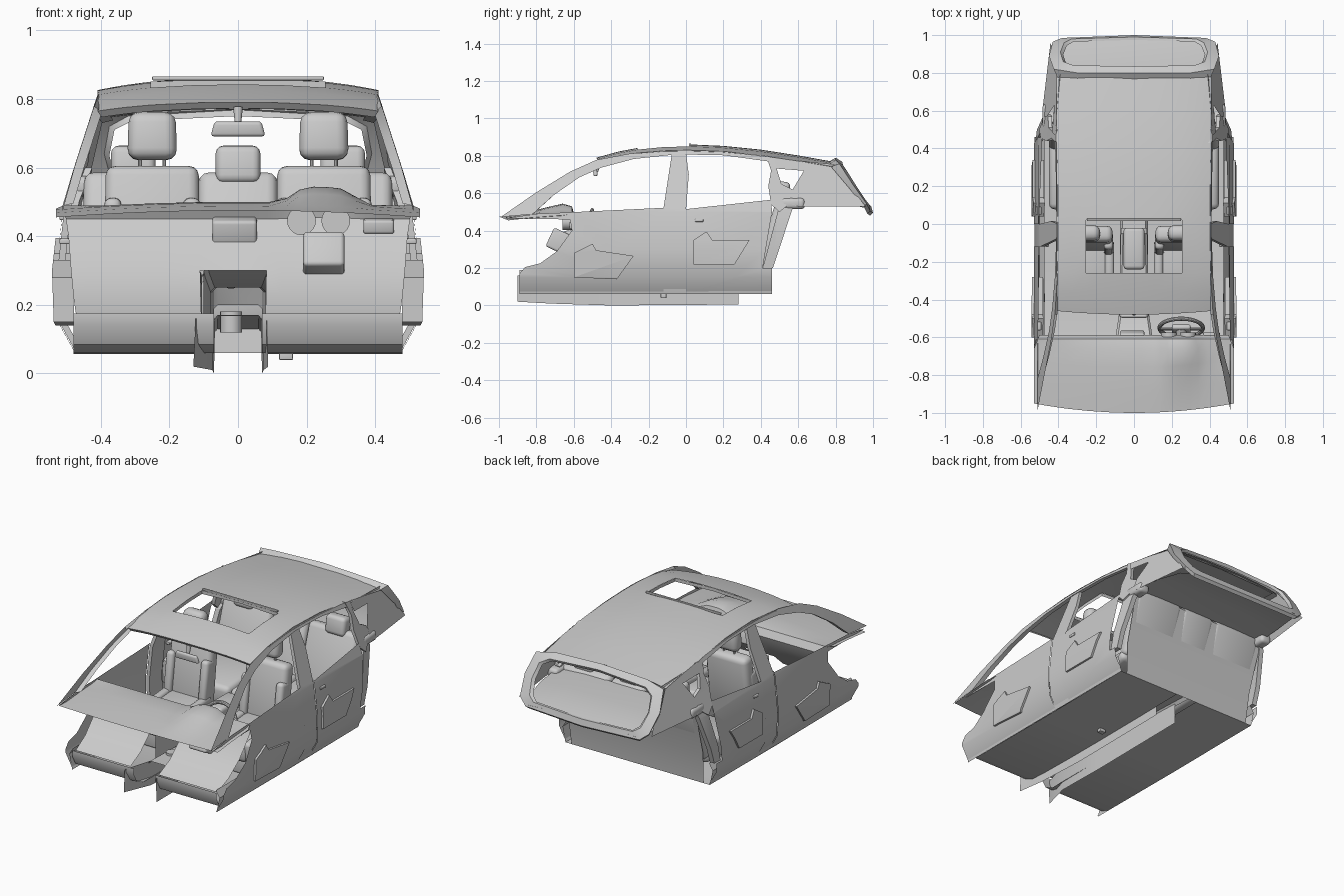
import bpy, bmesh, math
from mathutils import Matrix, Vector
from mathutils.geometry import tessellate_polygon

if "Cube" in bpy.data.objects:
    bpy.data.objects.remove(bpy.data.objects["Cube"])


def finish(name, bm):
    bmesh.ops.recalc_face_normals(bm, faces=bm.faces)
    me = bpy.data.meshes.new(name)
    bm.to_mesh(me)
    bm.free()
    ob = bpy.data.objects.new(name, me)
    bpy.context.collection.objects.link(ob)
    return ob


def loft(name, rows, skip=lambda c: False, closed=False):
    bm = bmesh.new()
    g = [[bm.verts.new(p) for p in r] for r in rows]
    n = len(rows[0])
    for a, b in zip(g, g[1:]):
        for i in range(n if closed else n - 1):
            q = [a[i], a[(i + 1) % n], b[(i + 1) % n], b[i]]
            if not skip(sum((v.co for v in q), Vector()) / 4):
                bm.faces.new(q)
    return finish(name, bm)


def box(name, c, s, rx=0, bev=.02, top=1.0):
    bm = bmesh.new()
    bmesh.ops.create_cube(bm, size=1)
    for v in bm.verts:
        k = top if v.co.z > 0 else 1
        v.co = Vector((v.co.x * s[0] * k, v.co.y * s[1] * k, v.co.z * s[2]))
    if bev:
        bmesh.ops.bevel(bm, geom=bm.edges[:], offset=bev, segments=3, profile=.5, affect='EDGES')
    bm.transform(Matrix.Translation(c) @ Matrix.Rotation(math.radians(rx), 4, 'X'))
    return finish(name, bm)


def rod(name, a, b, r, r2=None, seg=20):
    a, b = Vector(a), Vector(b)
    bm = bmesh.new()
    bmesh.ops.create_cone(bm, cap_ends=True, segments=seg, radius1=r, radius2=r if r2 is None else r2,
                          depth=(b - a).length)
    bm.transform(Matrix.Translation((a + b) / 2) @ (b - a).to_track_quat('Z', 'Y').to_matrix().to_4x4())
    return finish(name, bm)


def side_x(y, z):
    prof = [(0, .46), (.06, .475), (.15, .525), (.3, .53), (.5, .508), (.82, .405), (1, .35)]
    for (z0, x0), (z1, x1) in zip(prof, prof[1:]):
        if z <= z1:
            break
    return x0 + (x1 - x0) * (z - z0) / (z1 - z0) - max(0, y - .45) * .12


def panel(name, pts, off=0.0, depth=0.0):
    # flat side outline, cut at the body creases and wrapped onto both flanks
    for s, tag in ((1, "left"), (-1, "right")):
        bm = bmesh.new()
        vs = [bm.verts.new((0, y, z)) for y, z in pts]
        for t in tessellate_polygon([[Vector((y, z, 0)) for y, z in pts]]):
            bm.faces.new([vs[i] for i in t])
        for z in (.15, .3, .5):
            bmesh.ops.bisect_plane(bm, geom=bm.verts[:] + bm.edges[:] + bm.faces[:],
                                   plane_co=(0, 0, z), plane_no=(0, 0, 1))
        for v in bm.verts:
            v.co.x = s * (side_x(v.co.y, v.co.z) + off)
        if depth:
            r = bmesh.ops.extrude_face_region(bm, geom=bm.faces[:])
            for v in r["geom"]:
                if isinstance(v, bmesh.types.BMVert):
                    v.co.x -= s * depth
        finish(name + "_" + tag, bm)


def interp(tab, y):
    for (a, p), (b, q) in zip(tab, tab[1:]):
        if y <= b:
            break
    return p + (q - p) * (y - a) / (b - a)


# roof skin with sunroof opening
crown = [(-.48, .79), (-.36, .823), (-.26, .842), (-.12, .857), (.02, .861), (.2, .853), (.4, .833), (.6, .802), (.79, .768)]
cols = [-1, -.93, -.8, -.62, -.3, 0, .3, .62, .8, .93, 1]


def roof_z(x, y):
    return interp(crown, y) - interp([(-.5, .025), (0, .036), (.8, .028)], y) * abs(x / .41) ** 2.5


def roof_row(y):
    return [(c * .41, y + (.02 * c * c if y < -.4 else 0), roof_z(c * .41, y)) for c in cols]


loft("roof", [roof_row(y) for y, _ in crown],
     skip=lambda c: abs(c.x) < .25 and -.26 < c.y < .02)
loft("windscreen_header", [roof_row(-.48),
     [(x * .97, y + .015, z - .018) for x, y, z in roof_row(-.48)]])
# turned-down lip around the sunroof opening
rim = [(x, y, roof_z(x, y)) for x, y in ((-.254, -.26), (0, -.26), (.254, -.26), (.254, -.12), (.254, .02),
                                         (0, .02), (-.254, .02), (-.254, -.12))]
loft("sunroof_lip", [rim, [(x, y, z - .02) for x, y, z in rim]], closed=True)
box("sunroof_deflector", (0, .022, .86), (.5, .012, .012), 0, .003)

# roof rails flowing into windscreen pillars
outer = [(-.99, .473), (-.8, .605), (-.62, .715), (-.48, .778), (-.3, .812), (-.05, .832), (.2, .825), (.5, .787), (.79, .742)]
inner = [(-.82, .488), (-.71, .588), (-.57, .685), (-.45, .738), (-.28, .783), (-.05, .808), (.2, .803), (.47, .765), (.77, .72)]
inner[-2:] = [(.5, .762), (.79, .73)]
for s in (1, -1):
    a = [(s * side_x(y, z), y, z) for y, z in outer]
    b = [(s * (side_x(y, z) + .002), y, z) for y, z in inner]
    c = [(s * (side_x(y, z) - .03), y + .01, z + .008) for y, z in inner]
    d = [(s * .405, y, roof_z(.405, y)) for y, _ in outer[3:]]
    loft("roof_rail", [a, b, c])
    loft("roof_gutter", [a[3:], d])

# doors, pillars and quarter panels
panel("front_door", [(-.89, .065), (-.89, .17), (-.86, .205), (-.78, .225), (-.69, .29), (-.61, .4), (-.62, .46),
                     (-.62, .498), (-.12, .522), (-.12, .065)])
panel("door_front_corner", [(-.97, .465), (-.62, .46), (-.62, .498), (-.8, .49)])
panel("centre_pillar", [(-.12, .065), (-.12, .522), (-.075, .815), (0, .815), (.015, .7), (0, .51), (0, .065)], -.004, .02)
panel("rear_door", [(0, .065), (0, .515), (.455, .565), (.46, .5), (.41, .2), (.46, .2), (.46, .065)])
panel("rear_pillar", [(.455, .54), (.44, .64), (.455, .72), (.43, .80), (.48, .785), (.485, .73), (.51, .65), (.57, .62),
                      (.585, .57), (.5, .5)], 0, .02)
panel("pillar_trim", [(.41, .2), (.465, .2), (.59, .58), (.54, .6), (.49, .5)], -.01, .03)
panel("quarter_panel", [(.57, .54), (.57, .62), (.63, .72), (.485, .732), (.47, .785), (.79, .755), (.96, .53), (.6, .53)], .005)
panel("front_door_pocket", [(-.6, .15), (-.6, .28), (-.5, .33), (-.48, .295), (-.28, .265), (-.37, .14)], .012, .06)
panel("rear_door_pocket", [(.04, .22), (.04, .35), (.11, .395), (.14, .35), (.34, .35), (.26, .22)], .012, .06)
for s in (1, -1):
    for y, z in ((-.54, .385), (.07, .455)):
        box("door_handle", (s * .505, y, z), (.03, .045, .016), 0, .004)
    box("belt_cover", (s * .45, .57, .545), (.07, .13, .06), 0, .02)

# dashboard with instrument hood and footwell opening
dash = [(-1, .475), (-.88, .488), (-.76, .497), (-.66, .50), (-.61, .49), (-.588, .45), (-.61, .40), (-.68, .30), (-.77, .22), (-.87, .17)]
hood = [0, .005, .03, .048, .04, .005, 0, 0, 0, 0]
xs = [-.53, -.46, -.36, -.24, -.12, -.04, .04, .09, .14, .18, .22, .26, .3, .34, .39, .46, .53]
rows = []
for i, ((y, z), h) in enumerate(zip(dash, hood)):
    w = 1 if i < 4 else interp([(4, .96), (9, .89)], i)
    rows.append([(x * w, y + .05 * (x / .53) ** 2 * (i < 3),
                  z + h * math.exp(-((x - .25) / .1) ** 4) - .02 * (x / .53) ** 2 * (i < 4)) for x in xs])
loft("dashboard", rows, skip=lambda c: -.12 < c.x < .085 and c.z < .31)
for x in (.185, .285):
    rod("gauge", (x, -.66, .445), (x, -.575, .445), .042)
box("centre_screen", (-.01, -.6, .415), (.13, .06, .075), 15, .01)
box("side_vent", (.41, -.6, .43), (.09, .05, .04), 10, .008)

# steering wheel and column
box("steering_column", (.25, -.66, .335), (.12, .15, .11), -25, .012)
rod("steering_shaft", (.25, -.66, .36), (.25, -.55, .40), .03)
bpy.ops.mesh.primitive_torus_add(location=(.25, -.55, .405), rotation=(math.radians(65), 0, 0),
                                 major_radius=.115, minor_radius=.011, major_segments=40, minor_segments=10)
bpy.context.object.name = "steering_wheel"
box("wheel_hub", (.25, -.555, .40), (.1, .03, .07), -25, .012)
box("wheel_spokes", (.25, -.555, .405), (.22, .012, .025), -25, .003)

# floor halves with toe boards, sills and tunnel
for s in (1, -1):
    path = [(-.89, .175), (-.89, .14), (-.86, .085), (-.8, .06), (-.2, .057), (.46, .06)]
    loft("floor", [[(s * x, y, z) for x in (.07, .3, .48)] for y, z in path])
    loft("sill", [[(s * x, y, z) for x, z in ((.48, .06), (.5, .15), (.475, .19))] for y in (-.89, .46)])
    box("foot_pedal", (s * .2, -.75, .17), (.05, .012, .07), -35, .004)
    tun = [(-.9, .13 if s < 0 else .088, .02), (-.72, .075, .01), (-.4, .07, .0), (.28, .07, .005)]
    loft("tunnel_flap", [[(s * x, y, z), (s * x * .95, y, .16)] for y, x, z in tun])
loft("tunnel_top", [[(-.075, y, z - .02), (-.06, y, z), (.06, y, z), (.075, y, z - .02)]
                    for y, z in ((-.75, .17), (-.3, .16), (.46, .13))])
box("floor_bracket", (.14, -.12, .052), (.04, .03, .025), 0, .003)

# centre console, stack and gear lever
loft("console", [[(-w, y, .1), (-w, y, z - .012), (-w + .012, y, z), (w - .012, y, z), (w, y, z - .012), (w, y, .1)]
                 for y, z, w in ((-.64, .31, .1), (-.58, .29, .095), (-.48, .25, .08), (-.25, .25, .075), (-.05, .26, .07), (-.02, .2, .07))])
box("console_armrest", (0, -.13, .285), (.11, .22, .06), 0, .018)
rod("gear_lever", (-.02, -.42, .25), (-.02, -.4, .34), .012, .008)
rod("gear_knob", (-.02, -.4, .33), (-.02, -.395, .37), .02, .015)
rod("gear_linkage", (-.02, -.6, .12), (-.02, -.6, .18), .032)

# front seats
for s in (1, -1):
    x = s * .25
    box("seat_cushion", (x, -.27, .22), (.24, .38, .11), 5, .03)
    box("seat_back", (x, -.075, .42), (.28, .09, .37), -8, .03, .97)
    for t in (1, -1):
        box("seat_bolster", (x + t * .12, -.27, .23), (.05, .36, .12), 5, .02)
        box("back_bolster", (x + t * .115, -.11, .385), (.05, .08, .25), -8, .02)
        rod("headrest_post", (x + t * .035, -.055, .57), (x + t * .035, -.05, .66), .006, seg=10)
    box("headrest", (x, -.05, .692), (.145, .085, .14), -5, .032, .94)
    box("seat_base", (x, -.26, .12), (.2, .3, .12), 0, .01)

# rear bench
for x, w in ((-.285, .33), (0, .23), (.285, .33)):
    box("bench_cushion", (x, .26, .22), (w, .36, .13), 4, .03)
    box("bench_back", (x, .475, .39), (w, .09, .4), -18, .03)
    box("rear_headrest", (x * 1.07, .515, .607), (.13, .075, .11), -8, .022)
loft("bench_rear_panel", [[(-w, y, z), (w, y, z)] for y, z, w in ((.46, .06, .44), (.48, .25, .45), (.57, .55, .46))])

# parcel shelf and rear window surround
loft("parcel_shelf", [[(-w, y, z - .01), (-w * .6, y, z), (w * .6, y, z), (w, y, z - .01)]
                      for y, z, w in ((.56, .565, .46), (.75, .56, .44), (.9, .545, .41), (.985, .525, .36))])


def ring(half):
    return half + [(-x, y, z) for x, y, z in half[-2:0:-1]]


loft("rear_window_surround", [ring(h) for h in (
    [(0, .765, .77), (.3, .77, .757), (.405, .775, .742), (.435, .87, .63), (.42, .95, .53), (.37, .97, .49), (0, .985, .48)],
    [(0, .80, .79), (.3, .80, .778), (.425, .82, .758), (.45, .89, .65), (.43, .965, .545), (.38, .985, .505), (0, 1, .495)],
    [(0, .835, .768), (.32, .84, .75), (.375, .86, .72), (.39, .91, .64), (.37, .96, .565), (.33, .98, .54), (0, .99, .53)],
    [(0, .825, .75), (.31, .83, .735), (.36, .85, .71), (.375, .895, .635), (.355, .945, .565), (.32, .965, .54), (0, .975, .53)])], closed=True)

# interior mirror
box("interior_mirror", (0, -.485, .713), (.16, .024, .044), 8, .01, .85)
rod("mirror_stem", (0, -.478, .715), (0, -.465, .775), .008, .014)

bpy.ops.object.select_all(action='SELECT')
bpy.context.view_layer.objects.active = bpy.data.objects["roof"]
bpy.ops.object.shade_smooth_by_angle(angle=math.radians(35))
